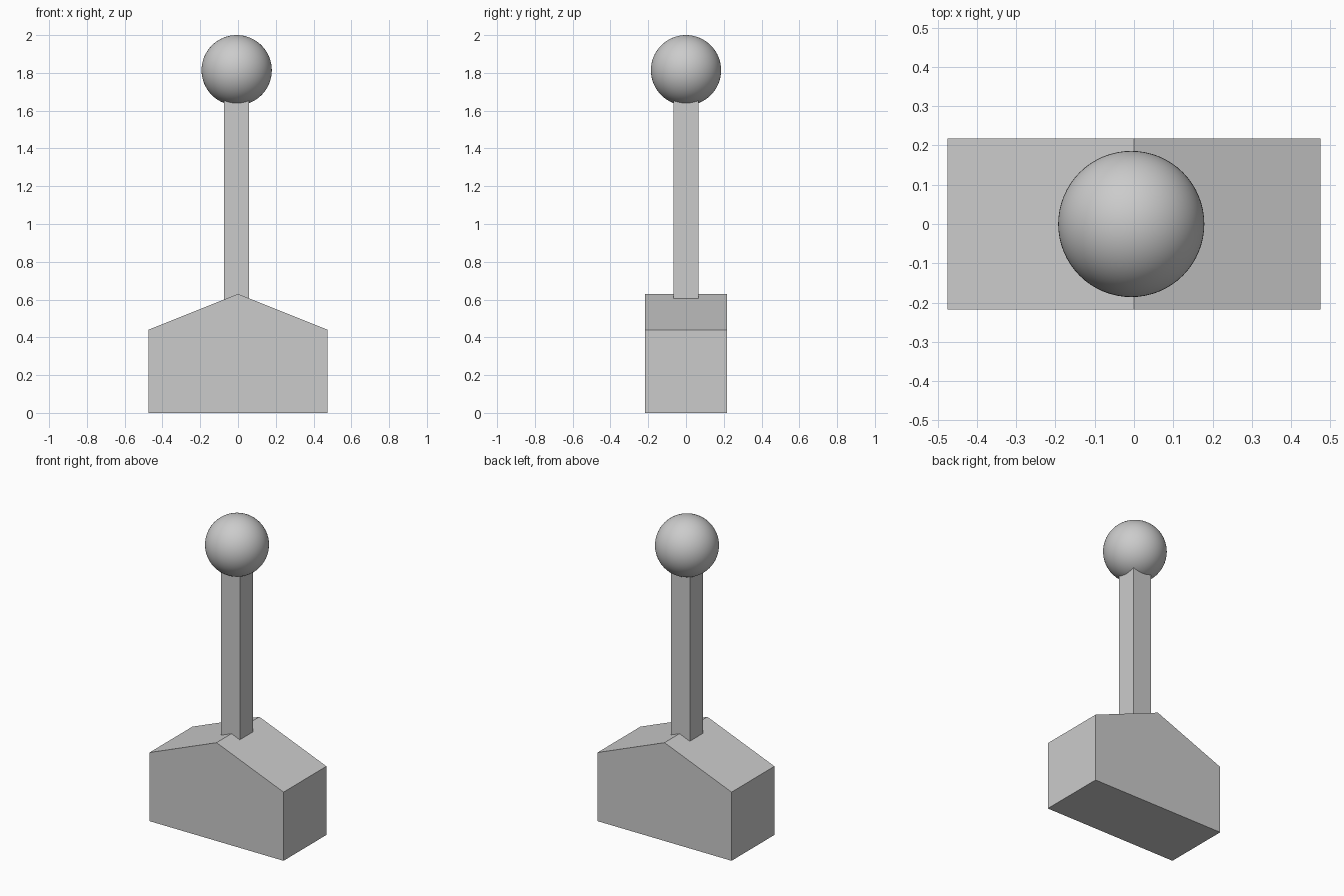
import bpy
import bmesh

if "Cube" in bpy.data.objects:
    bpy.data.objects.remove(bpy.data.objects["Cube"])

AXIS_X = -0.007  # post and ball sit very slightly left of centre


def prism(name, profile, half_depth):
    """Extrude an x-z profile symmetrically along y."""
    bm = bmesh.new()
    face = bm.faces.new([bm.verts.new((x, -half_depth, z)) for x, z in profile])
    ext = bmesh.ops.extrude_face_region(bm, geom=[face])
    moved = [v for v in ext["geom"] if isinstance(v, bmesh.types.BMVert)]
    bmesh.ops.translate(bm, verts=moved, vec=(0, 2 * half_depth, 0))
    bmesh.ops.recalc_face_normals(bm, faces=bm.faces[:])
    mesh = bpy.data.meshes.new(name)
    bm.to_mesh(mesh)
    bm.free()
    obj = bpy.data.objects.new(name, mesh)
    bpy.context.collection.objects.link(obj)
    return obj


# Base block with a shallow gabled top
prism("base", [(-0.475, 0), (0.475, 0), (0.475, 0.44), (0, 0.63), (-0.475, 0.44)], 0.217)

# Square post, its ends sunk into the base and the ball
h = 0.066
prism("post", [(AXIS_X - h, 0.58), (AXIS_X + h, 0.58), (AXIS_X + h, 1.68), (AXIS_X - h, 1.68)], h)

# Smooth ball on top
bpy.ops.mesh.primitive_uv_sphere_add(segments=64, ring_count=32, radius=0.186,
                                     location=(AXIS_X, 0, 1.814))
ball = bpy.context.object
ball.name = "ball"
bpy.ops.object.shade_smooth()
